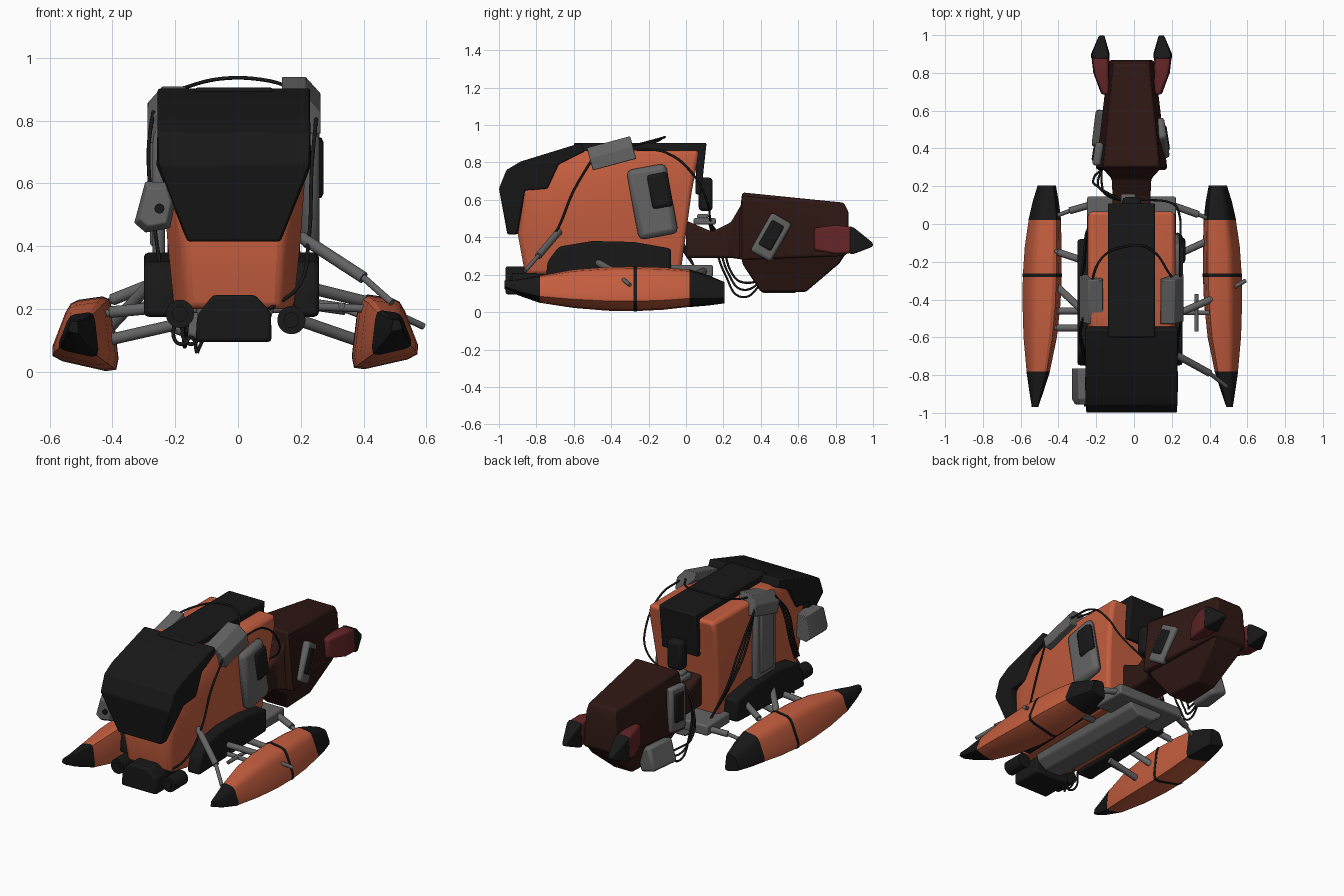
import bpy, bmesh
from math import radians, cos, sin, pi
from mathutils import Vector

if "Cube" in bpy.data.objects:
    bpy.data.objects.remove(bpy.data.objects["Cube"])

CX = -0.013  # body centre line


def mat(name, r, g, b):
    m = bpy.data.materials.new(name)
    m.diffuse_color = (r, g, b, 1)
    m.use_nodes = True
    m.node_tree.nodes["Principled BSDF"].inputs["Base Color"].default_value = m.diffuse_color
    return m


ORANGE = mat("orange", .56, .112, .05)
BLACK = mat("black", .009, .009, .009)
BROWN = mat("brown", .028, .009, .007)
RED = mat("red", .125, .018, .02)
GREY = mat("grey", .125, .125, .125)


def finish(ob, m, bevel=0.0, seg=2):
    ob.data.materials.append(m)
    bpy.ops.object.select_all(action='DESELECT')
    bpy.context.view_layer.objects.active = ob
    ob.select_set(True)
    bpy.ops.object.shade_smooth_by_angle(angle=radians(32))
    if bevel:
        b = ob.modifiers.new("bevel", 'BEVEL')
        b.width, b.segments, b.limit_method = bevel, seg, 'ANGLE'
        b.angle_limit = radians(28)
    return ob


def loft(name, rings, m, bevel=0.0, seg=2):
    bm = bmesh.new()
    vs = [[bm.verts.new(p) for p in r] for r in rings]
    n = len(rings[0])
    for a, b in zip(vs, vs[1:]):
        for i in range(n):
            bm.faces.new((a[i], a[(i + 1) % n], b[(i + 1) % n], b[i]))
    bm.faces.new(vs[0])
    bm.faces.new(vs[-1])
    bmesh.ops.recalc_face_normals(bm, faces=bm.faces)
    me = bpy.data.meshes.new(name)
    bm.to_mesh(me)
    bm.free()
    ob = bpy.data.objects.new(name, me)
    bpy.context.collection.objects.link(ob)
    return finish(ob, m, bevel, seg)


def side_prism(name, prof, x0, x1, m, bevel=0.0):
    return loft(name, [[(x, y, z) for y, z in prof] for x in (x0, x1)], m, bevel)


def front_prism(name, prof, y0, y1, m, bevel=0.0):
    return loft(name, [[(x, y, z) for x, z in prof] for y in (y0, y1)], m, bevel)


def rect_y(y, cx, hb, ht, zb, zt):
    return [(cx - hb, y, zb), (cx + hb, y, zb), (cx + ht, y, zt), (cx - ht, y, zt)]


def box(name, loc, size, m, rot=(0, 0, 0), bevel=.01):
    x, y, z = (s / 2 for s in size)
    ob = loft(name, [rect_y(-y, 0, x, x, -z, z), rect_y(y, 0, x, x, -z, z)], m, bevel)
    ob.location, ob.rotation_euler = loc, rot
    return ob


def rod(name, a, b, r, m=GREY, sides=14):
    a, b = Vector(a), Vector(b)
    q = (b - a).to_track_quat('Z', 'Y')
    circ = [q @ Vector((r * cos(2 * pi * i / sides), r * sin(2 * pi * i / sides), 0)) for i in range(sides)]
    return loft(name, [[p + a for p in circ], [p + b for p in circ]], m)


def cable(name, pts, r=.006):
    cu = bpy.data.curves.new(name, 'CURVE')
    cu.dimensions, cu.bevel_depth, cu.bevel_resolution, cu.resolution_u = '3D', r, 2, 8
    s = cu.splines.new('BEZIER')
    s.bezier_points.add(len(pts) - 1)
    for bp, p in zip(s.bezier_points, pts):
        bp.co = p
        bp.handle_left_type = bp.handle_right_type = 'AUTO'
    cu.materials.append(BLACK)
    bpy.context.collection.objects.link(bpy.data.objects.new(name, cu))


# Main hull: horizontal sections with chamfered front corners
def hull_ring(z, y0, y1, h, f):
    pts = [(-f, y0), (f, y0), (h, y0 + .11), (h, y1), (-h, y1), (-h, y0 + .11)]
    return [(CX + x, y, z) for x, y in pts]


loft("hull", [hull_ring(.20, -.86, -.03, .19, .15), hull_ring(.42, -.90, 0, .212, .16),
              hull_ring(.64, -.87, .03, .228, .2), hull_ring(.80, -.70, .06, .234, .2),
              hull_ring(.865, -.57, .07, .225, .2)], ORANGE, .022, 3)

# Black hood over the front, tapering at its lower lip
hood = [(-.56, .905), (-.885, .805), (-.96, .76), (-1, .66), (-.955, .415), (-.90, .415),
        (-.86, .65), (-.74, .66), (-.68, .79), (-.54, .86)]
loft("hood", [[(CX + s * (.243 if z > .5 else .148), y, z) for y, z in hood] for s in (-1, 1)], BLACK, .008)
# Top strip folding down the back
side_prism("top_strip", [(-.6, .905), (.11, .905), (.08, .63), (.05, .63), (.055, .85), (-.6, .85)],
           CX - .125, CX + .125, BLACK, .008)

# Fenders low on both sides
fender = [(-.75, .175), (-.74, .27), (-.68, .35), (-.5, .38), (-.28, .375), (-.08, .34), (-.08, .20)]
side_prism("fender_right", fender, .17, .258, BLACK, .015)
side_prism("fender_left", fender, -.30, -.19, BLACK, .015)

# Front bumper and round lamps
front_prism("front_bumper", [(-.08, .245), (.055, .245), (.105, .19), (.107, .095), (-.135, .095), (-.13, .18)],
            -.965, -.76, BLACK, .012)
for x, z in ((-.185, .185), (.17, .165)):
    rod("front_lamp", (x, -.93, z), (x, -.80, z), .045, BLACK, 20)
    rod("front_lamp_core", (x, -.94, z), (x, -.92, z), .025, BLACK, 16)

# Belly keel, rear plate and rear fittings
front_prism("belly", [(-.15, .24), (-.12, .16), (-.06, .12), (.04, .12), (.10, .16), (.13, .24)], -.76, .10, GREY, .01)
box("rear_plate", (CX, .03, .22), (.47, .23, .065), GREY)
box("rear_block", (CX, .105, .63), (.1, .075, .18), BLACK, bevel=.02)
box("rear_fitting", (-.03, .10, .485), (.08, .12, .035), GREY)
box("rear_fitting_cap", (-.03, .09, .51), (.05, .06, .03), GREY)

# Clips over the top corners
clip = [(.14, .885), (.14, .925), (.215, .925), (.263, .87), (.263, .80), (.22, .80)]
for s, dz, dx in ((1, -.018, 0), (-1, -.048, -.025)):
    ob = front_prism("corner_clip", [(s * x + dx, z - .85) for x, z in clip], -.12, .12, GREY, .004)
    ob.location, ob.rotation_euler = (0, -.395, .855 + dz), (radians(15), 0, 0)

# Side panels
box("right_panel", (.23, -.18, .59), (.06, .215, .38), GREY, (.18, 0, 0), .04)
box("right_panel_inset", (.25, -.14, .65), (.045, .115, .19), BLACK, (.18, 0, 0), .02)
box("left_panel", (-.252, -.41, .58), (.04, .20, .50), GREY, bevel=.015)
box("left_panel_inset", (-.265, -.41, .60), (.03, .13, .40), GREY, bevel=.01)

# Lamp box at the left front
lamp = [(-.06, -.06), (-.045, .075), (.03, .085), (.06, .03), (.055, -.06), (-.02, -.085)]
ob = loft("lamp_box", [[(x * k, y, z * k) for x, z in lamp] for y, k in ((-.10, .75), (-.07, 1), (.09, 1))],
          GREY, .004)
ob.location, ob.rotation_euler = (-.262, -.855, .525), (0, .15, 0)
rod("lamp_lens", (-.25, -.965, .52), (-.25, -.94, .52), .016, BLACK)

# Neck and head
loft("neck", [rect_y(0, CX, .1, .1, .29, .49), rect_y(.14, CX, .1, .1, .29, .43),
              rect_y(.24, CX, .105, .105, .29, .48), rect_y(.31, CX, .17, .15, .28, .6)], BROWN, .012)
loft("head", [rect_y(.285, CX, .185, .165, .28, .50), rect_y(.30, CX, .19, .15, .28, .64),
              rect_y(.845, CX, .125, .095, .30, .585), rect_y(.868, CX, .12, .1, .315, .535)], BROWN, .022, 3)


def jaw_ring(z, y0, y1, h0, h1):
    return [(CX - h0, y0, z), (CX + h0, y0, z), (CX + h1, y1, z), (CX - h1, y1, z)]


loft("jaw", [jaw_ring(.107, .40, .64, .075, .065), jaw_ring(.26, .30, .82, .14, .1),
             jaw_ring(.32, .30, .86, .17, .11)], BROWN, .012)
box("chin_box", (-.145, .50, .185), (.11, .20, .15), GREY, (0, .3, -.12), .018)
# Cheek panels: tilted on the right, upright on the left
for s, y, z, tilt, h in ((1, .455, .40, -.52, .235), (-1, .37, .44, 0, .28)):
    x = .165 - (y - .455) * .15
    box("cheek_panel", (CX + s * x, y, z), (.045, .125, h), GREY, (tilt, 0, s * .15), .015)
    box("cheek_panel_inset", (CX + s * (x + .012), y, z + .01), (.035, .08, h * .66), BLACK, (tilt, 0, s * .15), .012)
for s in (-1, 1):
    # Red pods with black tips
    loft("red_pod", [rect_y(y, CX + s * c, h, h * .85, b, t) for y, c, h, b, t in (
        (.685, .135, .025, .33, .45), (.80, .16, .043, .31, .465), (.885, .165, .048, .315, .455))], RED, .012)
    loft("pod_tip", [rect_y(y, CX + s * c, h, h * .85, b, t) for y, c, h, b, t in (
        (.875, .165, .05, .31, .46), (.90, .165, .05, .312, .45), (.999, .158, .015, .35, .37))], BLACK, .008)

# Floats: tilted trapezoid sections with rounded corners along y
SEC = [Vector(p) for p in ((-.107, -.116), (.118, -.065), (.05, .112), (-.078, .13))]
ROUND = []
for i, p in enumerate(SEC):
    a, b = p.lerp(SEC[i - 1], .2), p.lerp(SEC[(i + 1) % 4], .2)
    ROUND += [a, (a + b + p * 2) / 4, b]
# y, scale, centre x, centre z
KEYS = [(-.97, .16, .515, .15), (-.90, .33, .508, .135), (-.78, .60, .497, .122), (-.60, .86, .486, .122),
        (-.42, .98, .479, .12), (-.27, 1, .475, .12), (-.12, .95, .470, .122), (.02, .83, .462, .125),
        (.12, .66, .457, .115), (.205, .46, .452, .105)]


def float_rings(s, keys, grow=1.0):
    return [[(CX * .7 + s * (cx + x * k * grow), y, cz + z * k * grow - (.009 if s < 0 else .003))
             for x, z in ROUND] for y, k, cx, cz in keys]


for s, side in ((1, "right"), (-1, "left")):
    loft("float_" + side, float_rings(s, KEYS[2:8]), ORANGE)
    loft("float_nose_" + side, float_rings(s, KEYS[:3], 1.015), BLACK)
    loft("float_tail_" + side, float_rings(s, KEYS[7:], 1.015), BLACK)
    loft("float_band_" + side, float_rings(s, [(-.28, 1, .475, .12), (-.262, 1, .475, .12)], 1.025), BLACK)

# Struts: thick sleeve with thinner piston
struts = [((.20, -.68, .43), (.40, -.79, .30), (.49, -.86, .22)),
          ((.22, -.48, .27), (.44, -.385, .215), (.59, -.30, .145)),
          ((.15, -.20, .18), (.41, -.08, .09), (.45, -.06, .08)),
          ((.20, .10, .22), (.34, .05, .20), (.42, .02, .17)),
          ((-.27, -.46, .29), (-.42, -.32, .13), (-.46, -.29, .10)),
          ((-.20, -.46, .15), (-.42, -.46, .10), (-.46, -.46, .10)),
          ((-.20, -.55, .21), (-.41, -.55, .19), (-.46, -.55, .17)),
          ((-.25, -.20, .29), (-.40, -.15, .23), (-.45, -.13, .20)),
          ((-.20, .11, .22), (-.34, .07, .20), (-.42, .04, .17))]
for a, b, c in struts:
    rod("strut_sleeve", a, b, .019)
    rod("strut_piston", b, c, .011)
rod("damper", (.33, -.57, .21), (.33, -.37, .21), .011)
rod("damper_link", (.2, -.47, .21), (.45, -.47, .20), .013)

# Cables
cable("top_cable", [(-.24, -.38, .87), (-.17, -.18, .905), (-.05, -.12, .934), (.08, -.13, .93), (.2, -.28, .89)])
cable("right_cable", [(.245, -.28, .87), (.245, -.1, .85), (.24, .05, .72), (.2, .11, .6), (.03, .13, .49)])
cable("right_front_cable", [(.25, -.5, .82), (.235, -.6, .65), (.225, -.7, .42), (.19, -.82, .27), (.1, -.86, .2)])
for i in range(3):
    d = i * .02
    cable("left_front_cable", [(-.27, -.5, .83), (-.285, -.56 - d, .7), (-.27, -.64 - d, .5), (-.25, -.72 - d, .35)])
    cable("left_rear_cable", [(-.28, -.28, .83), (-.262, -.22 + d * 2, .6), (-.25, -.08 + d, .42), (-.2, .04, .25)])
    cable("neck_cable", [(-.05, .12, .49), (-.14 - d, .15 + d, .38), (-.17 - d, .21 + d, .2), (-.17, .30, .08 + d * 2),
                         (-.16, .42, .17)])
for d in (0, .03):
    cable("belly_cable", [(-.19 + d, -.74, .2), (-.20 + d, -.78, .10), (-.17 + d, -.8, .09), (-.15 + d, -.79, .11),
                          (-.13, -.79, .06)])
